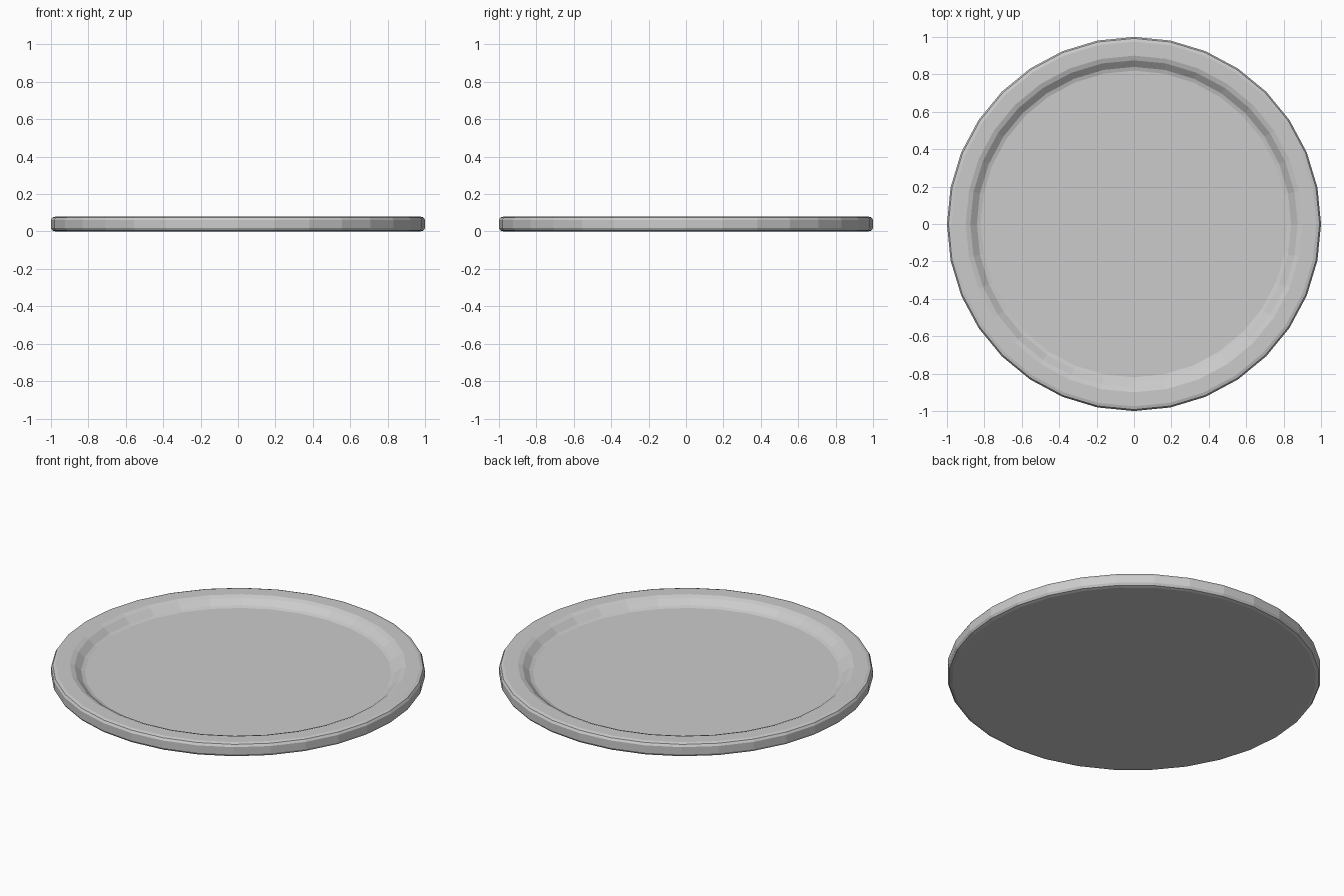
import bpy, bmesh, math

if "Cube" in bpy.data.objects:
    bpy.data.objects.remove(bpy.data.objects["Cube"])

SIDES = 32

# Half cross-section (radius, height), from bottom centre outward and back over the rim
profile = [
    (0.975, 0.0), (0.992, 0.005), (1.0, 0.018),      # rounded bottom edge
    (1.0, 0.062), (0.992, 0.075), (0.975, 0.08),     # rounded top edge
    (0.90, 0.08), (0.875, 0.071),                    # rim and inner lip
    (0.84, 0.042), (0.82, 0.036),                    # slope down to the recessed floor
]


def ring(bm, radius, z):
    step = 2 * math.pi / SIDES
    return [bm.verts.new((radius * math.cos(i * step), radius * math.sin(i * step), z))
            for i in range(SIDES)]


# Plate: stacked rings, flat faces, closed bottom and recessed floor
bm = bmesh.new()
rings = [ring(bm, r, z) for r, z in profile]
for a, b in zip(rings, rings[1:]):
    for i in range(SIDES):
        j = (i + 1) % SIDES
        bm.faces.new((a[i], a[j], b[j], b[i]))
bm.faces.new(rings[0][::-1])
bm.faces.new(rings[-1])
bmesh.ops.recalc_face_normals(bm, faces=bm.faces)

mesh = bpy.data.meshes.new("plate")
bm.to_mesh(mesh)
bm.free()
plate = bpy.data.objects.new("plate", mesh)
bpy.context.collection.objects.link(plate)
